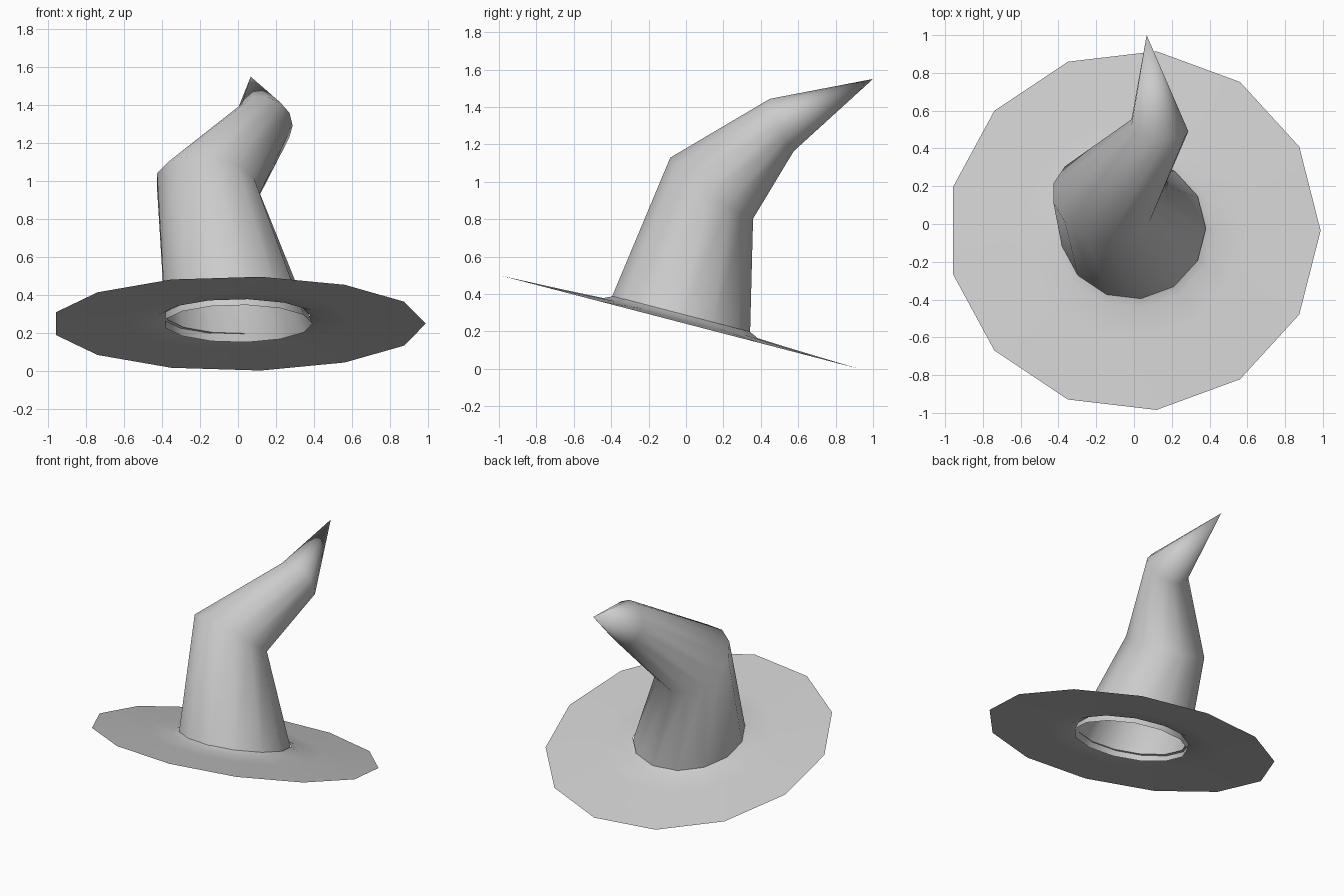
import bpy, bmesh
from math import cos, sin, tau
from mathutils import Vector

if "Cube" in bpy.data.objects:
    bpy.data.objects.remove(bpy.data.objects["Cube"])

SIDES = 13


def ring(bm, centre, normal, radius):
    """Circle of vertices square to a normal, starting towards +x."""
    n = Vector(normal).normalized()
    u = Vector((1, 0, 0))
    u = (u - n * u.dot(n)).normalized()
    v = n.cross(u)
    return [bm.verts.new(Vector(centre) + radius * (cos(tau * i / SIDES) * u + sin(tau * i / SIDES) * v))
            for i in range(SIDES)]


def loft(name, rings, tip=None):
    """Skin a list of (centre, normal, radius) rings, optionally closed to a point."""
    bm = bmesh.new()
    loops = [ring(bm, *r) for r in rings]
    for a, b in zip(loops, loops[1:]):
        for i in range(SIDES):
            j = (i + 1) % SIDES
            bm.faces.new((a[i], a[j], b[j], b[i]))
    if tip:
        t = bm.verts.new(tip)
        for i in range(SIDES):
            bm.faces.new((loops[-1][i], loops[-1][(i + 1) % SIDES], t))
    for f in bm.faces:
        f.smooth = True
    me = bpy.data.meshes.new(name)
    bm.to_mesh(me)
    bm.free()
    ob = bpy.data.objects.new(name, me)
    bpy.context.collection.objects.link(ob)
    return ob


# The brim plane is raised at the front
base = Vector((0, -0.035, 0.25))
up = Vector((0, 0.26, 1)).normalized()

# Brim: thin sheet rising gently towards the crown
loft("brim", [(base + up * h, up, r) for r, h in
              ((0.988, 0), (0.60, 0.014), (0.43, 0.022), (0.38, 0.045))])

# Crown: crooked cone with two bends and a pointed tip
loft("crown", [
    (base, up, 0.392),
    ((-0.16, 0.14, 0.97), (0.13, 0.53, 0.72), 0.277),
    ((0.135, 0.515, 1.305), (0.17, 0.88, 0.40), 0.155),
], tip=(0.067, 1.0, 1.55))
